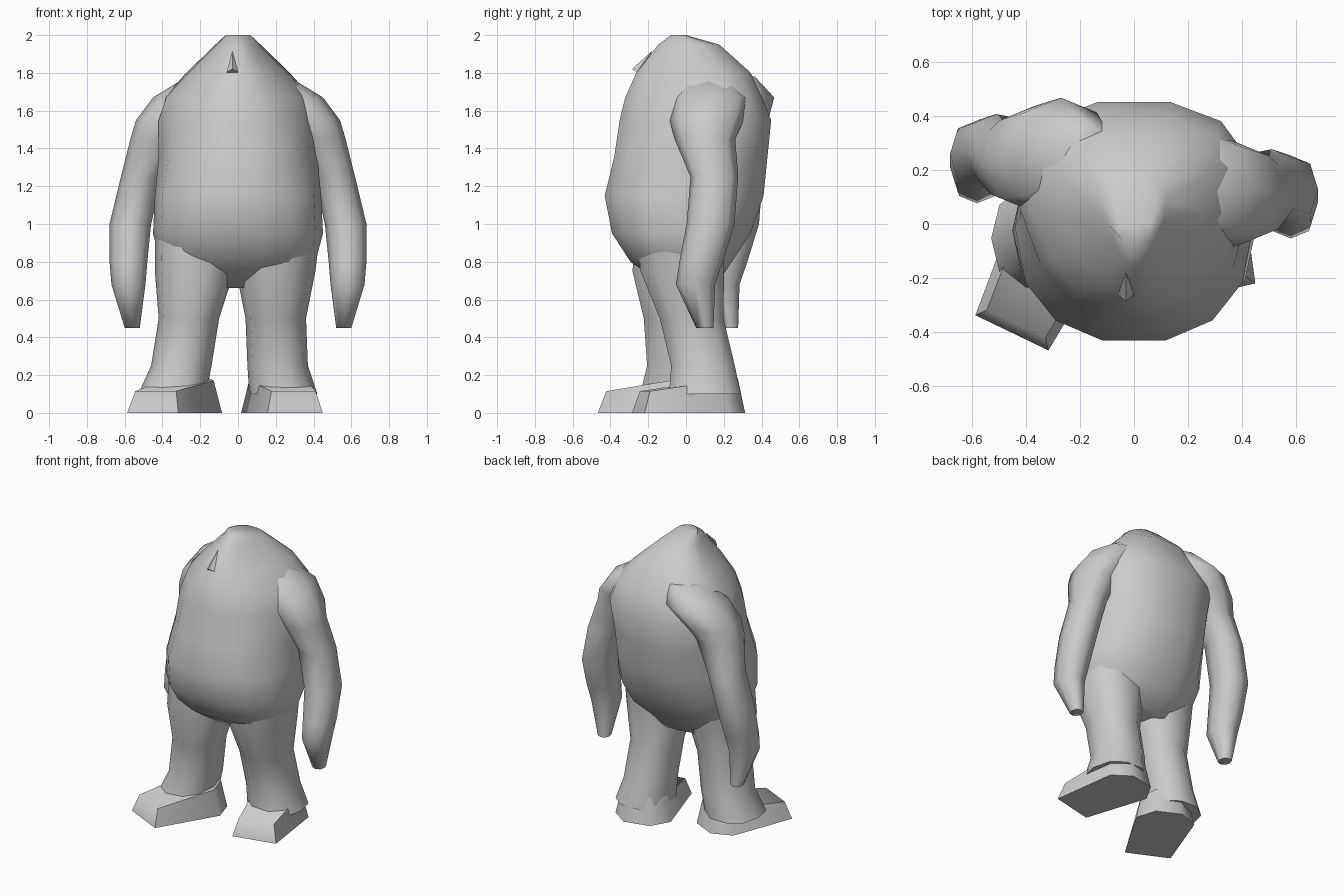
import bpy
import bmesh
from math import copysign, cos, pi, radians, sin, tau
from mathutils import Matrix, Vector

default_cube = bpy.data.objects.get("Cube")
if default_cube:
    bpy.data.objects.remove(default_cube, do_unlink=True)

grey = bpy.data.materials.new("plain_grey")
grey.use_nodes = True
tone = (0.6, 0.6, 0.6, 1)
grey.diffuse_color = tone
grey.node_tree.nodes["Principled BSDF"].inputs["Base Color"].default_value = tone


def finish(name, bm, crease_angle):
    """Turn the bmesh into a named, shaded object."""
    bmesh.ops.recalc_face_normals(bm, faces=bm.faces)
    mesh = bpy.data.meshes.new(name)
    bm.to_mesh(mesh)
    bm.free()
    mesh.materials.append(grey)
    part = bpy.data.objects.new(name, mesh)
    bpy.context.collection.objects.link(part)
    bpy.ops.object.select_all(action='DESELECT')
    part.select_set(True)
    bpy.context.view_layer.objects.active = part
    bpy.ops.object.shade_smooth_by_angle(angle=radians(crease_angle))


def skin(name, rings, crease_angle):
    """Cover a stack of point rings with quads and cap both ends."""
    bm = bmesh.new()
    loops = [[bm.verts.new(point) for point in ring] for ring in rings]
    for low, high in zip(loops, loops[1:]):
        for i in range(len(low)):
            bm.faces.new((low[i - 1], low[i], high[i], high[i - 1]))
    bm.faces.new(loops[0])
    bm.faces.new(loops[-1])
    finish(name, bm, crease_angle)


def rounded(value, power=0.88):
    """Slightly squared circle coordinate."""
    return copysign(abs(value) ** power, value)


def oval(centre, radius_x, radius_y, sides, taper=0):
    """Horizontal ring, narrowed towards the front by the taper."""
    ring = []
    for i in range(sides):
        across, along = (rounded(f(tau * i / sides)) for f in (cos, sin))
        across *= 1 + taper * along
        ring.append(centre + Vector((radius_x * across, radius_y * along, 0)))
    return ring


def limb(name, joints, depth, sides):
    """Loft a limb through joints of height, x, y and radius."""
    rings = [oval(Vector((x, y, z)), radius, radius * depth, sides)
             for z, x, y, radius in joints]
    skin(name, rings, crease_angle=70)


# Trunk with the head merged in: height, half width, front, back
trunk = [
    (0.66, 0.22, -0.1, 0.15),
    (0.8, 0.41, -0.3, 0.25),
    (0.95, 0.45, -0.4, 0.35),
    (1.15, 0.44, -0.44, 0.42),
    (1.35, 0.42, -0.39, 0.44),
    (1.55, 0.42, -0.36, 0.46),
    (1.67, 0.38, -0.33, 0.41),
    (1.8, 0.26, -0.27, 0.35),
    (1.95, 0.11, -0.15, 0.18),
    (2, 0.06, -0.08, 0),
]
trunk_rings = [oval(Vector((0, (front + back) / 2, z)), half, (back - front) / 2,
                    sides=14, taper=max(0, z - 1.15) / 2)
               for z, half, front, back in trunk]
skin("body", trunk_rings, crease_angle=70)

# Small pointed nose lying against the face
bm = bmesh.new()
nose_place = Matrix.Translation((-0.03, -0.22, 1.86)) @ Matrix.Rotation(-pi / 5, 4, 'X')
bmesh.ops.create_cone(bm, cap_ends=True, segments=4, radius1=0.03, radius2=0,
                      depth=0.14, matrix=nose_place)
finish("nose", bm, crease_angle=30)

# Arms sunk into the shoulders, with mitten hands; the right arm swings back
left_arm = [
    (0.45, 0.56, 0.1, 0.04),
    (0.68, 0.58, 0.05, 0.09),
    (0.8, 0.58, 0.08, 0.1),
    (1, 0.57, 0.13, 0.11),
    (1.25, 0.51, 0.15, 0.11),
    (1.45, 0.43, 0.1, 0.14),
    (1.55, 0.37, 0.11, 0.17),
    (1.67, 0.27, 0.13, 0.18),
    (1.78, 0.17, 0.12, 0.1),
]
back_swing = 0.13
right_arm = [(z, -x, y + back_swing, radius) for z, x, y, radius in left_arm]
limb("left_arm", left_arm, depth=1.15, sides=8)
limb("right_arm", right_arm, depth=1.15, sides=8)

# Stout legs; the right one steps outward and forward towards the ground
left_leg = [
    (0.1, 0.24, 0.1, 0.18),
    (0.25, 0.21, 0.09, 0.16),
    (0.5, 0.2, 0.03, 0.16),
    (0.75, 0.2, -0.02, 0.21),
    (1, 0.22, -0.03, 0.22),
]
stride = Vector((-0.12, -0.17))
right_leg = [(z, stride.x * (1 - z) - x, stride.y * (1 - z) + y, radius)
             for z, x, y, radius in left_leg]
limb("left_leg", left_leg, depth=1.1, sides=10)
limb("right_leg", right_leg, depth=1.1, sides=10)


# Broad wedge feet, higher at the heel, each turned outward
half_foot = [Vector((0.15, -0.28)), Vector((0.19, 0.17)), Vector((0.09, 0.28))]
outline = half_foot + [Vector((-p.x, p.y)) for p in reversed(half_foot)]


def foot(name, centre, turn):
    placing = Matrix.Translation(centre) @ Matrix.Rotation(turn, 4, 'Z')
    sole = [placing @ p.to_3d() for p in outline]
    top = [placing @ Vector((p.x * 0.8, p.y * 0.87, 0.15 + p.y / 8)) for p in outline]
    skin(name, [sole, top], crease_angle=70)


foot("left_foot", Vector((0.24, 0.02, 0)), pi / 14)
foot("right_foot", Vector((-0.33, -0.15, 0)), -pi / 7)
